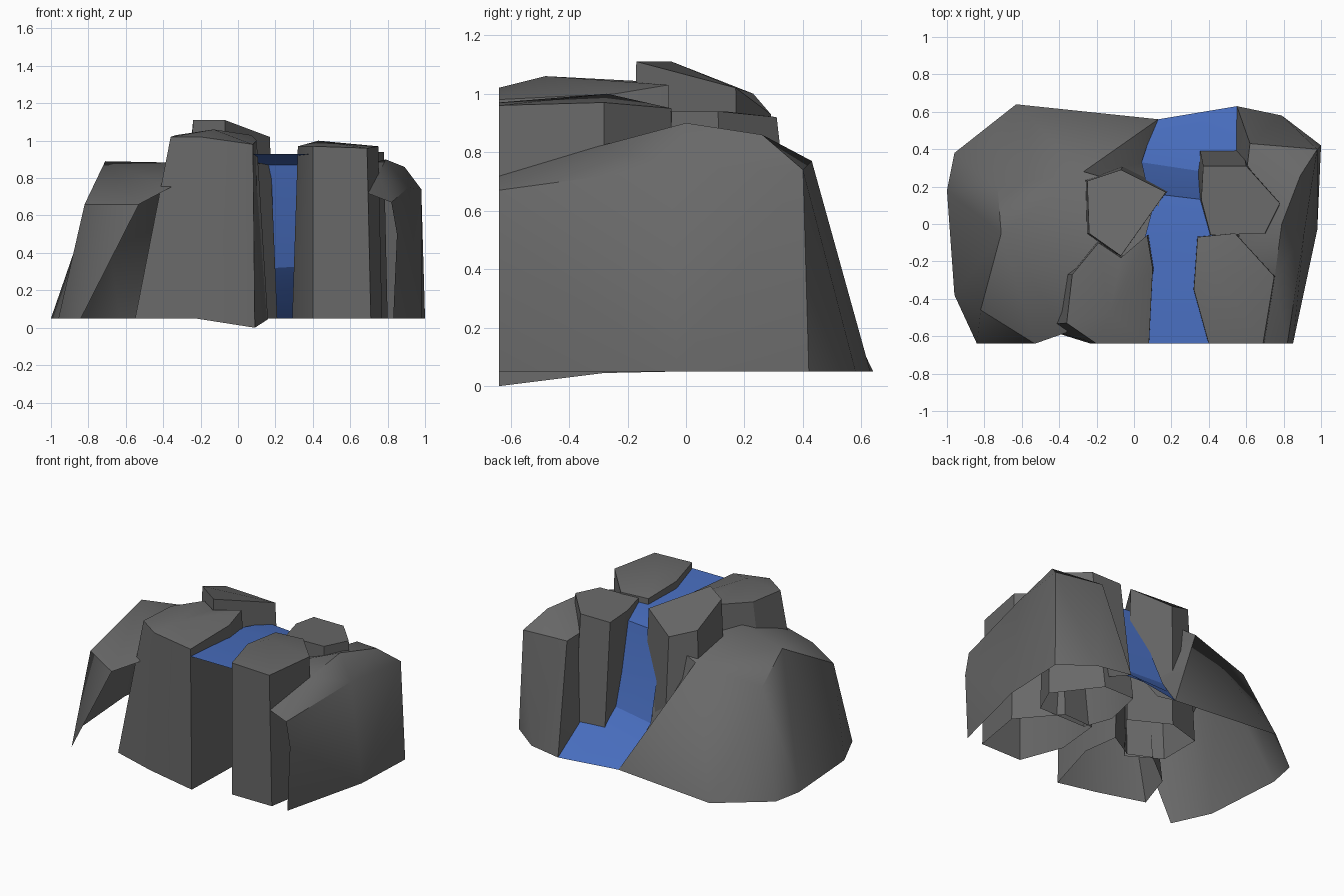
import bpy, math

if "Cube" in bpy.data.objects:
    bpy.data.objects.remove(bpy.data.objects["Cube"])


def material(name, rgb):
    m = bpy.data.materials.new(name)
    m.diffuse_color = (*rgb, 1)
    m.use_nodes = True
    m.node_tree.nodes["Principled BSDF"].inputs["Base Color"].default_value = m.diffuse_color
    return m


GREY = material("rock grey", (0.14, 0.14, 0.14))
BLUE = material("water blue", (0.065, 0.155, 0.52))


def build(name, verts, faces, mat, smooth=0):
    """Make a mesh object, with outward normals and optional smoothing angle."""
    me = bpy.data.meshes.new(name)
    me.from_pydata(verts, [], faces)
    me.materials.append(mat)
    ob = bpy.data.objects.new(name, me)
    bpy.context.collection.objects.link(ob)
    bpy.ops.object.select_all(action='DESELECT')
    ob.select_set(True)
    bpy.context.view_layer.objects.active = ob
    bpy.ops.object.mode_set(mode='EDIT')
    bpy.ops.mesh.select_all(action='SELECT')
    bpy.ops.mesh.normals_make_consistent(inside=False)
    bpy.ops.object.mode_set(mode='OBJECT')
    if smooth:
        bpy.ops.object.shade_smooth_by_angle(angle=math.radians(smooth))
    return ob


def shell(name, pts, faces):
    """Open rock skin from lettered points; each face is a string of letters."""
    keys = list(pts)
    build(name, list(pts.values()),
          [[keys.index(c) for c in f] for f in faces.split()], GREY, 38)


def rock(name, top, base, crown=None):
    """Boulder open at the bottom: base ring, top ring, flat or crowned top."""
    n = len(top)
    faces = [(i, (i + 1) % n, n + (i + 1) % n, n + i) for i in range(n)]
    if crown:
        faces += [(n + i, n + (i + 1) % n, 2 * n) for i in range(n)]
    else:
        faces.append(tuple(range(n, 2 * n)))
    build(name, base + top + ([crown] if crown else []), faces, GREY, 28)


# left cliff: open dome-like skin, ending in the canyon wall beside the fall
shell("left_cliff", {
    "A": (-.84, -.64, .05), "D": (-.96, -.38, .05), "E": (-1, .18, .05),
    "F": (-.96, .38, .05), "G": (-.63, .64, .05), "H": (.13, .56, .05),
    "C": (-.53, -.64, .66), "B": (-.82, -.46, .66), "P": (-.71, -.05, .89),
    "Q": (-.73, .20, .72), "R": (-.27, .28, .80), "M": (-.2, -.24, .88),
    "N": (-.36, -.58, .75), "K": (.10, -.24, .88), "W": (.085, .33, .20),
    "V": (.09, .24, .32), "X": (.14, .16, .88)},
    "ABC ADB DPB DEP EQP EFQ FGQ GRQ GHR QRP RMP PMN PNC PCB RHW RWV RVX RXK RKM")

# right cliff: open skin with a sloping ridge
shell("right_cliff", {
    "a": (.83, -.64, .05), "v": (.85, -.64, .5), "u": (.82, -.64, .67),
    "l": (.69, -.64, .72), "b": (.98, -.03, .05), "c": (1, .42, .05),
    "e": (.79, .58, .05), "f": (.55, .63, .05), "g": (.98, .40, .74),
    "h": (.89, .26, .86), "p": (.79, .0, .90), "q": (.62, .43, .77),
    "n": (.75, -.3, .82), "w": (.91, -.05, .75), "i": (.55, -.16, .84),
    "j": (.54, .38, .15)},
    "abv bwv vwu bcg bgw gce geq efq gqh hqp gwh whp wpn wnu uln lni npi piq fjq jiq")

# front left boulder, the tallest front face
rock("front_left_boulder",
     [(-.36, -.53, 1.02), (-.20, -.64, 1.02), (.08, -.64, .98), (.10, -.24, 1.0),
      (.07, -.06, 1.03), (-.07, -.18, 1.04), (-.19, -.10, 1.04), (-.33, -.27, 1.03)],
     [(-.55, -.54, .05), (-.23, -.64, .05), (.09, -.64, 0), (.16, -.28, .045),
      (.12, -.04, .05), (-.07, -.15, .05), (-.22, -.08, .05), (-.46, -.27, .05)],
     (-.13, -.48, 1.06))

# back left boulder, the highest point
rock("back_left_boulder",
     [(-.07, -.17, 1.11), (.17, .17, 1.02), (-.07, .29, .93),
      (-.25, .23, 1.0), (-.24, -.05, 1.11)],
     [(-.07, -.18, .05), (.21, .18, .05), (-.05, .32, .05),
      (-.29, .25, .05), (-.29, -.05, .05)])

# back right boulder
rock("back_right_boulder",
     [(.41, -.06, .94), (.70, -.05, .94), (.78, .11, .94),
      (.60, .31, .92), (.37, .31, .92), (.36, .13, .94)],
     [(.36, -.06, .05), (.72, -.06, .05), (.80, .12, .05),
      (.58, .41, .05), (.35, .41, .05), (.29, .13, .05)])

# front right boulder
rock("front_right_boulder",
     [(.40, -.64, .97), (.69, -.64, .96), (.75, -.28, .97),
      (.54, -.05, .95), (.34, -.07, .95), (.32, -.35, .97)],
     [(.40, -.64, .05), (.71, -.64, .05), (.77, -.28, .05),
      (.55, -.02, .05), (.32, -.03, .05), (.29, -.35, .05)],
     (.43, -.27, 1.0))

# water: river, fall and pool as left/right pairs from front to back
water = [(.08, -.64, .93), (.41, -.64, .93), (.05, -.10, .91), (.42, -.05, .91),
         (.12, .16, .87), (.37, .13, .87), (.06, .24, .55), (.37, .21, .55),
         (.04, .33, .31), (.37, .28, .33), (.07, .42, .20), (.56, .40, .20),
         (.13, .56, .05), (.55, .63, .05)]
river = build("waterfall", water,
              [(2 * i, 2 * i + 1, 2 * i + 3, 2 * i + 2) for i in range(6)], BLUE, 20)
if river.data.polygons[0].normal.z < 0:
    river.data.flip_normals()
